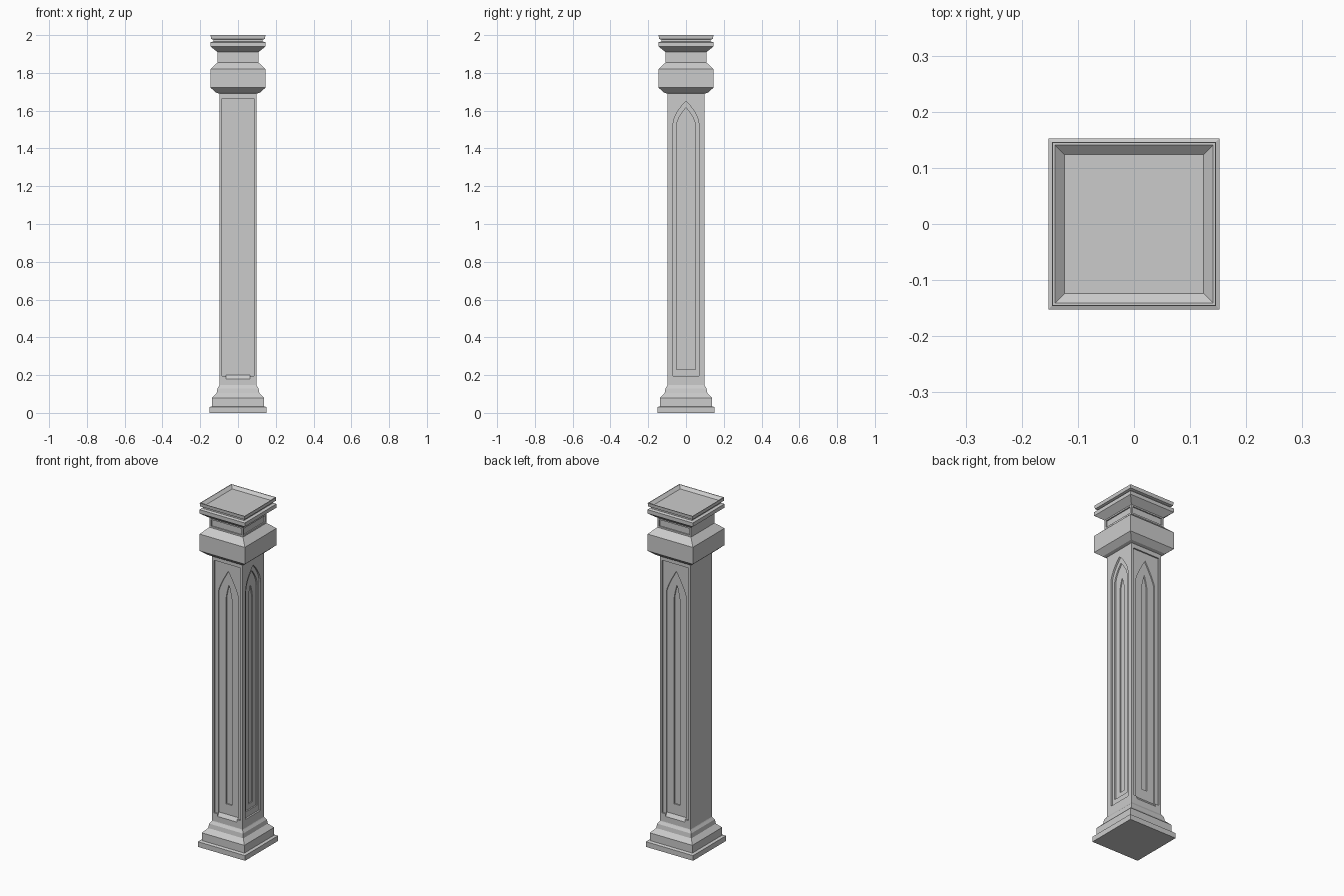
import bpy, bmesh, math
from mathutils import Matrix

if "Cube" in bpy.data.objects:
    bpy.data.objects.remove(bpy.data.objects["Cube"])

SHAFT, NECK = 0.098, 0.108


def make_object(name, bm):
    bmesh.ops.recalc_face_normals(bm, faces=bm.faces)
    mesh = bpy.data.meshes.new(name)
    bm.to_mesh(mesh)
    bm.free()
    obj = bpy.data.objects.new(name, mesh)
    bpy.context.collection.objects.link(obj)
    return obj


def loft(name, rings):
    """Closed skin through rings of equal point count."""
    bm = bmesh.new()
    loops = [[bm.verts.new(p) for p in ring] for ring in rings]
    n = len(loops[0])
    for a, b in zip(loops, loops[1:]):
        for i in range(n):
            j = (i + 1) % n
            bm.faces.new((a[i], a[j], b[j], b[i]))
    bm.faces.new(loops[0])
    bm.faces.new(loops[-1])
    return make_object(name, bm)


def square(h, z):
    return [(-h, -h, z), (h, -h, z), (h, h, z), (-h, h, z)]


def rect(w, z0, z1):
    return [(-w, z0), (w, z0), (w, z1), (-w, z1)]


def arch(w, z0, spring, apex, power, steps=6):
    """Pointed arch outline; a higher power gives a rounder head."""
    side = [(w * (1 - (i / steps) ** power), spring + (apex - spring) * i / steps)
            for i in range(steps)]
    return ([(-w, z0), (w, z0)] + side + [(0, apex)]
            + [(-x, z) for x, z in reversed(side)])


def carve(body, outline, face, depth, angle, sill=0.0):
    """Sink an outline into one side; sill slopes its bottom edge outward."""
    out = 0.01
    low = min(z for _, z in outline)
    drop = sill * (depth + out) / depth
    front = [(x, -face - out, z - (drop if z == low else 0)) for x, z in outline]
    back = [(x, -face + depth, z) for x, z in outline]
    cutter = loft("cutter", [front, back])
    cutter.data.transform(Matrix.Rotation(math.radians(angle), 4, 'Z'))
    cutter.hide_render = True
    mod = body.modifiers.new("carve", 'BOOLEAN')
    mod.operation, mod.solver, mod.object = 'DIFFERENCE', 'EXACT', cutter
    bpy.context.view_layer.objects.active = body
    bpy.ops.object.modifier_apply(modifier=mod.name)
    bpy.data.objects.remove(cutter)


# Column body: stepped base, shaft, capital, neck, cornice and dished top
profile = [
    (0.152, 0), (0.152, 0.03), (0.137, 0.035), (0.137, 0.08),
    (0.113, 0.105), (0.109, 0.13), (0.100, 0.143), (SHAFT, 0.147),
    (SHAFT, 1.69), (0.115, 1.695), (0.146, 1.722), (0.146, 1.82),
    (NECK, 1.855), (NECK, 1.91), (0.146, 1.94), (0.146, 1.962),
    (0.13, 1.966), (0.13, 1.976), (0.143, 1.98), (0.145, 2.0),
    (0.141, 2.0), (0.124, 1.985),
]
column = loft("column", [square(h, z) for h, z in profile])

# Front and back: rectangular panel holding two nested pointed arches
for angle in (0, 180):
    carve(column, rect(0.086, 0.195, 1.665), SHAFT, 0.008, angle)
    carve(column, arch(0.063, 0.2, 1.49, 1.62, 1.25), SHAFT, 0.015, angle, sill=0.02)
    carve(column, arch(0.018, 0.26, 1.46, 1.54, 1.25), SHAFT, 0.022, angle)

# Right side: three nested rounder arches
carve(column, arch(0.069, 0.195, 1.52, 1.65, 1.9), SHAFT, 0.01, 90)
carve(column, arch(0.051, 0.23, 1.51, 1.615, 1.9), SHAFT, 0.018, 90)
carve(column, arch(0.018, 0.26, 1.45, 1.53, 1.7), SHAFT, 0.024, 90)

# Shallow panels in the neck
for angle in (0, 90, 180):
    carve(column, rect(0.097, 1.864, 1.902), NECK, 0.007, angle)
